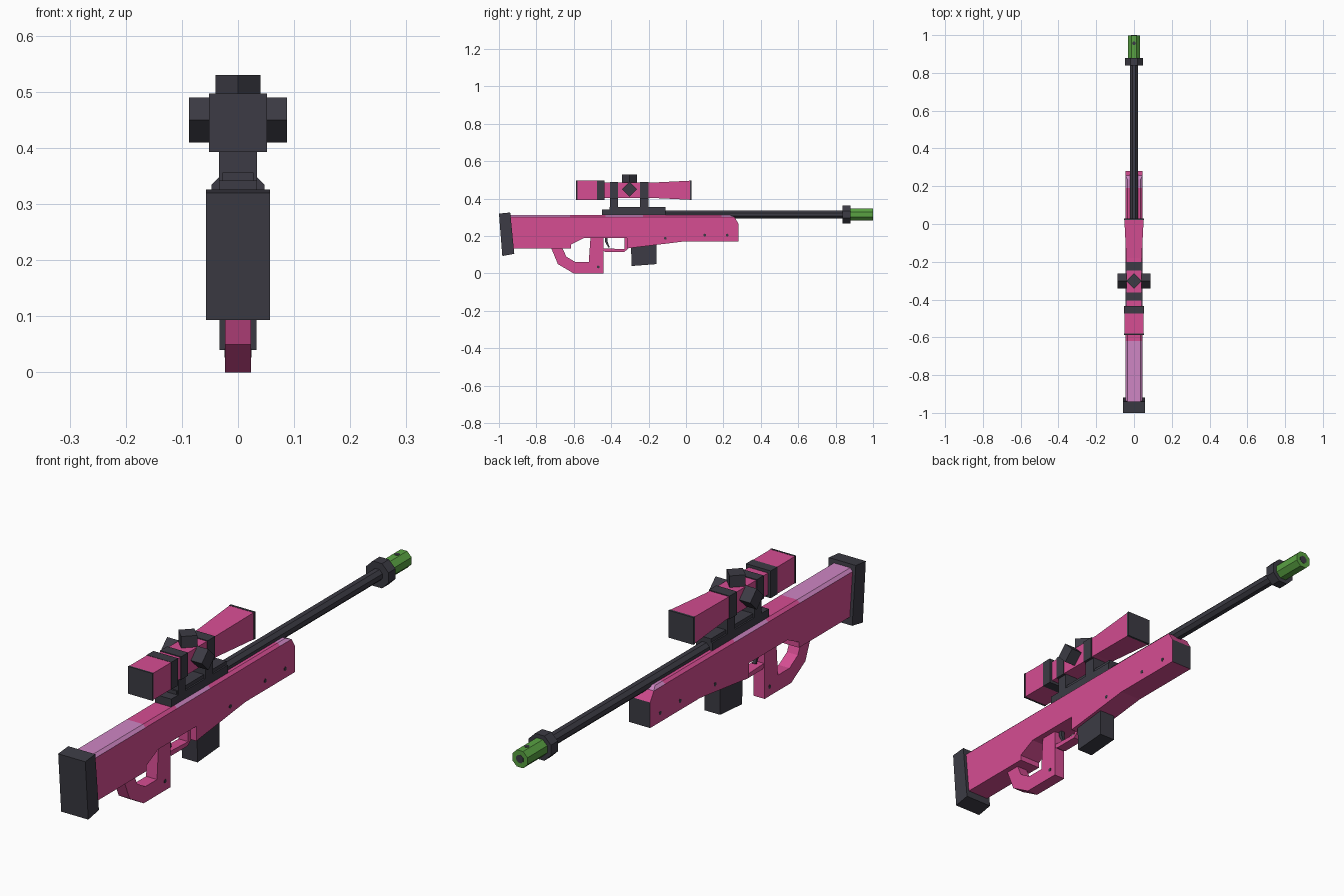
import bpy, bmesh, math
from mathutils import Vector

if "Cube" in bpy.data.objects:
    bpy.data.objects.remove(bpy.data.objects["Cube"])


def mat(name, rgb):
    m = bpy.data.materials.new(name)
    m.diffuse_color = (*rgb, 1)
    m.use_nodes = True
    m.node_tree.nodes["Principled BSDF"].inputs["Base Color"].default_value = m.diffuse_color
    return m


PINK = mat("pink", (0.67, 0.075, 0.29))
LILAC = mat("lilac", (0.62, 0.24, 0.55))
DARK = mat("charcoal", (0.045, 0.044, 0.058))
GREEN = mat("green", (0.10, 0.36, 0.055))


def finish(name, bm, *mats):
    bmesh.ops.recalc_face_normals(bm, faces=bm.faces)
    me = bpy.data.meshes.new(name)
    bm.to_mesh(me)
    bm.free()
    for m in mats:
        me.materials.append(m)
    ob = bpy.data.objects.new(name, me)
    bpy.context.collection.objects.link(ob)
    return ob


def profile_bm(pts, hw):
    """Side profile in (y, z), extruded across x from -hw to hw."""
    bm = bmesh.new()
    f = bm.faces.new([bm.verts.new((-hw, y, z)) for y, z in pts])
    r = bmesh.ops.extrude_face_region(bm, geom=[f])
    vs = [v for v in r["geom"] if isinstance(v, bmesh.types.BMVert)]
    bmesh.ops.translate(bm, verts=vs, vec=(2 * hw, 0, 0))
    bmesh.ops.recalc_face_normals(bm, faces=bm.faces)
    return bm


def profile(name, pts, hw, m):
    return finish(name, profile_bm(pts, hw), m)


def box(name, hx, y0, y1, z0, z1, m):
    return profile(name, [(y0, z0), (y1, z0), (y1, z1), (y0, z1)], hx, m)


def loft(name, sections, zc, m):
    """Square sections (y, half size) joined along y."""
    bm = bmesh.new()
    rings = [[bm.verts.new((sx * h, y, zc + sz * h))
              for sx, sz in ((-1, -1), (1, -1), (1, 1), (-1, 1))]
             for y, h in sections]
    for a, b in zip(rings, rings[1:]):
        for i in range(4):
            j = (i + 1) % 4
            bm.faces.new((a[i], a[j], b[j], b[i]))
    bm.faces.new(rings[0])
    bm.faces.new(rings[-1])
    return finish(name, bm, m)


def rod(name, p0, p1, r, sides, m, turn=0.0):
    """Prism between two points; turn rotates it about its own axis."""
    p0, p1 = Vector(p0), Vector(p1)
    bm = bmesh.new()
    bmesh.ops.create_cone(bm, cap_ends=True, segments=sides, radius1=r,
                          radius2=r, depth=(p1 - p0).length)
    for v in bm.verts:
        c, s = math.cos(turn), math.sin(turn)
        v.co.x, v.co.y = c * v.co.x - s * v.co.y, s * v.co.x + c * v.co.y
    q = (p1 - p0).to_track_quat('Z', 'Y')
    for v in bm.verts:
        v.co = q @ v.co + (p0 + p1) / 2
    return finish(name, bm, m)


# Stock body with chamfered top edges, lilac top patches and dark front face
bm = profile_bm([(-0.95, 0.134), (-0.615, 0.134), (-0.615, 0.155), (-0.545, 0.19),
                 (-0.315, 0.19), (-0.315, 0.134), (-0.02, 0.17), (0.28, 0.17),
                 (0.28, 0.267), (0.258, 0.303), (0.235, 0.312), (-0.95, 0.312)], 0.045)
top = [e for e in bm.edges if all(v.co.z > 0.311 for v in e.verts)
       and abs(e.verts[0].co.y - e.verts[1].co.y) > 0.5]
bmesh.ops.bevel(bm, geom=top, offset=0.011, segments=1, affect='EDGES')
bm.normal_update()
for cut in (-0.62, -0.43, -0.23, 0.19):
    faces = [f for f in bm.faces if f.normal.z > 0.6]
    geom = set(faces)
    for f in faces:
        geom.update(f.edges)
        geom.update(f.verts)
    bmesh.ops.bisect_plane(bm, geom=list(geom), plane_co=(0, cut, 0), plane_no=(0, 1, 0))
    bm.normal_update()
for f in bm.faces:
    y = f.calc_center_median().y
    if f.normal.z > 0.6 and (y < -0.62 or -0.43 < y < -0.23 or y > 0.19):
        f.material_index = 1
    elif f.normal.y > 0.9 and y > 0.27:
        f.material_index = 2
finish("stock_body", bm, PINK, LILAC, DARK)

# Butt pad, thumbhole grip, trigger group, magazine
profile("butt_pad", [(-1.0, 0.32), (-0.94, 0.326), (-0.918, 0.105), (-0.982, 0.093)],
        0.057, DARK)
profile("thumbhole_grip", [(-0.72, 0.15), (-0.72, 0.134), (-0.685, 0.05), (-0.6, 0),
                           (-0.44, 0), (-0.44, 0.2), (-0.51, 0.2), (-0.52, 0.06),
                           (-0.59, 0.06), (-0.64, 0.09), (-0.66, 0.134), (-0.66, 0.15)],
        0.023, PINK)
profile("trigger_guard", [(-0.45, 0.125), (-0.43, 0.115), (-0.33, 0.115), (-0.312, 0.13),
                          (-0.312, 0.2), (-0.328, 0.2), (-0.328, 0.13), (-0.45, 0.135)],
        0.02, PINK)
profile("trigger", [(-0.435, 0.2), (-0.433, 0.17), (-0.415, 0.138), (-0.408, 0.14),
                    (-0.42, 0.172), (-0.42, 0.2)], 0.007, DARK)
profile("magazine", [(-0.295, 0.16), (-0.29, 0.04), (-0.158, 0.05), (-0.158, 0.17)],
        0.033, DARK)

# Screws on both sides
for i, (y, z, x) in enumerate(((0.10, 0.205, 0.045), (0.22, 0.205, 0.045),
                               (-0.11, 0.188, 0.045), (-0.47, 0.035, 0.023))):
    rod(f"screw_{i}", (-x - 0.001, y, z), (x + 0.001, y, z), 0.008, 6, DARK)

# Barrel, collar and muzzle tip
ZB, FLAT = 0.315, math.pi / 8
rod("barrel", (0, -0.25, ZB), (0, 0.85, ZB), 0.0235, 8, DARK, FLAT)
rod("barrel_collar", (0, 0.838, ZB), (0, 0.88, ZB), 0.051, 8, DARK, FLAT)
rod("muzzle_tip", (0, 0.87, ZB), (0, 0.999, ZB), 0.0345, 8, GREEN, FLAT)
rod("muzzle_bore", (0, 0.99, ZB), (0, 1.0, ZB), 0.016, 8, DARK, FLAT)
rod("muzzle_vent_top", (0, 0.957, ZB), (0, 0.957, ZB + 0.033), 0.01, 8, DARK)

# Scope rail and mounts
box("scope_rail", 0.034, -0.45, -0.11, 0.30, 0.342, DARK)
box("scope_rail_top", 0.028, -0.41, -0.11, 0.335, 0.356, DARK)
ZS = 0.445
for name, y0, y1 in (("rear", -0.405, -0.363), ("front", -0.245, -0.2)):
    box(f"{name}_mount_post", 0.034, y0, y1, 0.33, 0.42, DARK)
    box(f"{name}_mount_ring", 0.044, y0, y1, ZS - 0.044, ZS + 0.044, DARK)

# Scope: eyepiece, ring, tube with flared objective, end lenses
loft("eyepiece", [(-0.582, 0.051), (-0.474, 0.051)], ZS, PINK)
loft("eyepiece_ring", [(-0.475, 0.052), (-0.435, 0.052)], ZS, DARK)
loft("scope_tube", [(-0.44, 0.041), (-0.18, 0.041), (0.022, 0.051)], ZS, PINK)
loft("rear_lens", [(-0.588, 0.052), (-0.581, 0.052)], ZS, DARK)
loft("front_lens", [(0.021, 0.052), (0.03, 0.052)], ZS, DARK)

# Diamond turrets
for s, side in ((-1, "left"), (1, "right")):
    rod(f"{side}_turret", (s * 0.03, -0.302, 0.45), (s * 0.087, -0.302, 0.45), 0.04, 4, DARK)
rod("top_turret", (0, -0.302, 0.46), (0, -0.302, 0.53), 0.04, 4, DARK)
